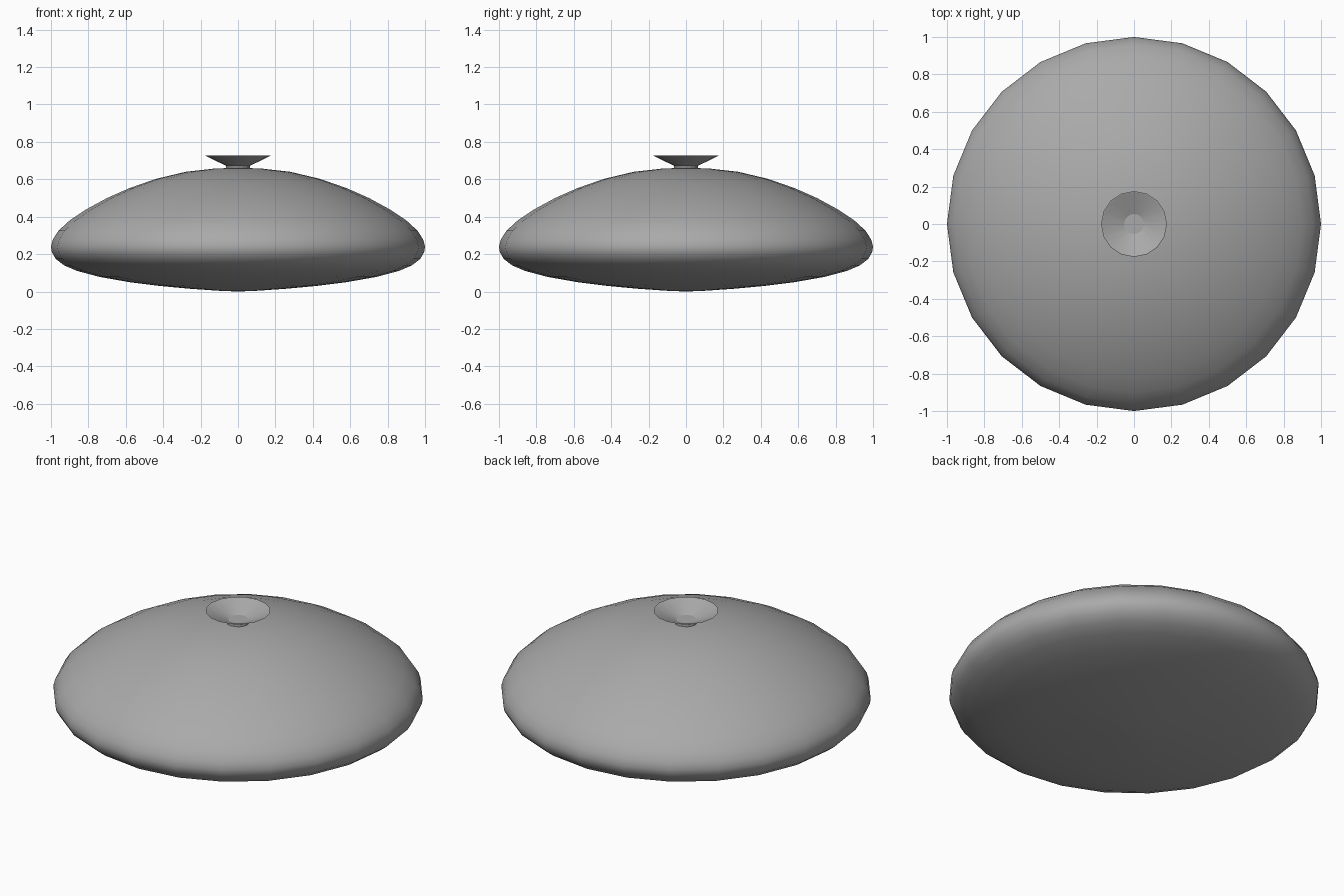
import bpy, bmesh, math

if "Cube" in bpy.data.objects:
    bpy.data.objects.remove(bpy.data.objects["Cube"])

grey = bpy.data.materials.new("grey metal")
grey.diffuse_color = (0.4, 0.4, 0.4, 1)
grey.use_nodes = True
grey.node_tree.nodes["Principled BSDF"].inputs["Base Color"].default_value = grey.diffuse_color


def lathe(name, profile, sides, angle):
    """Spin a (radius, height) profile around z; radius 0 makes a pole."""
    bm = bmesh.new()
    rings = []
    for r, z in profile:
        n = sides if r > 0 else 1
        rings.append([bm.verts.new((r * math.cos(2 * math.pi * i / sides),
                                    r * math.sin(2 * math.pi * i / sides), z))
                      for i in range(n)])
    for a, b in zip(rings, rings[1:]):
        for i in range(sides):
            j = (i + 1) % sides
            quad = [a[i % len(a)], a[j % len(a)], b[j % len(b)], b[i % len(b)]]
            bm.faces.new(list(dict.fromkeys(quad)))
    bmesh.ops.recalc_face_normals(bm, faces=bm.faces)
    mesh = bpy.data.meshes.new(name)
    bm.to_mesh(mesh)
    bm.free()
    mesh.materials.append(grey)
    obj = bpy.data.objects.new(name, mesh)
    bpy.context.collection.objects.link(obj)
    bpy.context.view_layer.objects.active = obj
    obj.select_set(True)
    bpy.ops.object.shade_smooth_by_angle(angle=math.radians(angle))
    obj.select_set(False)
    return obj


# Domed body with a shallow rounded underside
lathe("domed_body", [
    (0, 0.0), (0.10, 0.004), (0.26, 0.015), (0.42, 0.030), (0.58, 0.050),
    (0.74, 0.078), (0.86, 0.110), (0.93, 0.140), (0.975, 0.175),
    (0.995, 0.210), (1.0, 0.240), (0.99, 0.278), (0.96, 0.325),
    (0.90, 0.380), (0.81, 0.440), (0.70, 0.500), (0.58, 0.553),
    (0.44, 0.602), (0.28, 0.640), (0.13, 0.657), (0, 0.662)], 24, 60)

# Flared knob, hollow on top, on a short stem
lathe("flared_knob", [
    (0, 0.650), (0.064, 0.650), (0.064, 0.672), (0.176, 0.727),
    (0.172, 0.727), (0.053, 0.676), (0, 0.676)], 16, 20)
